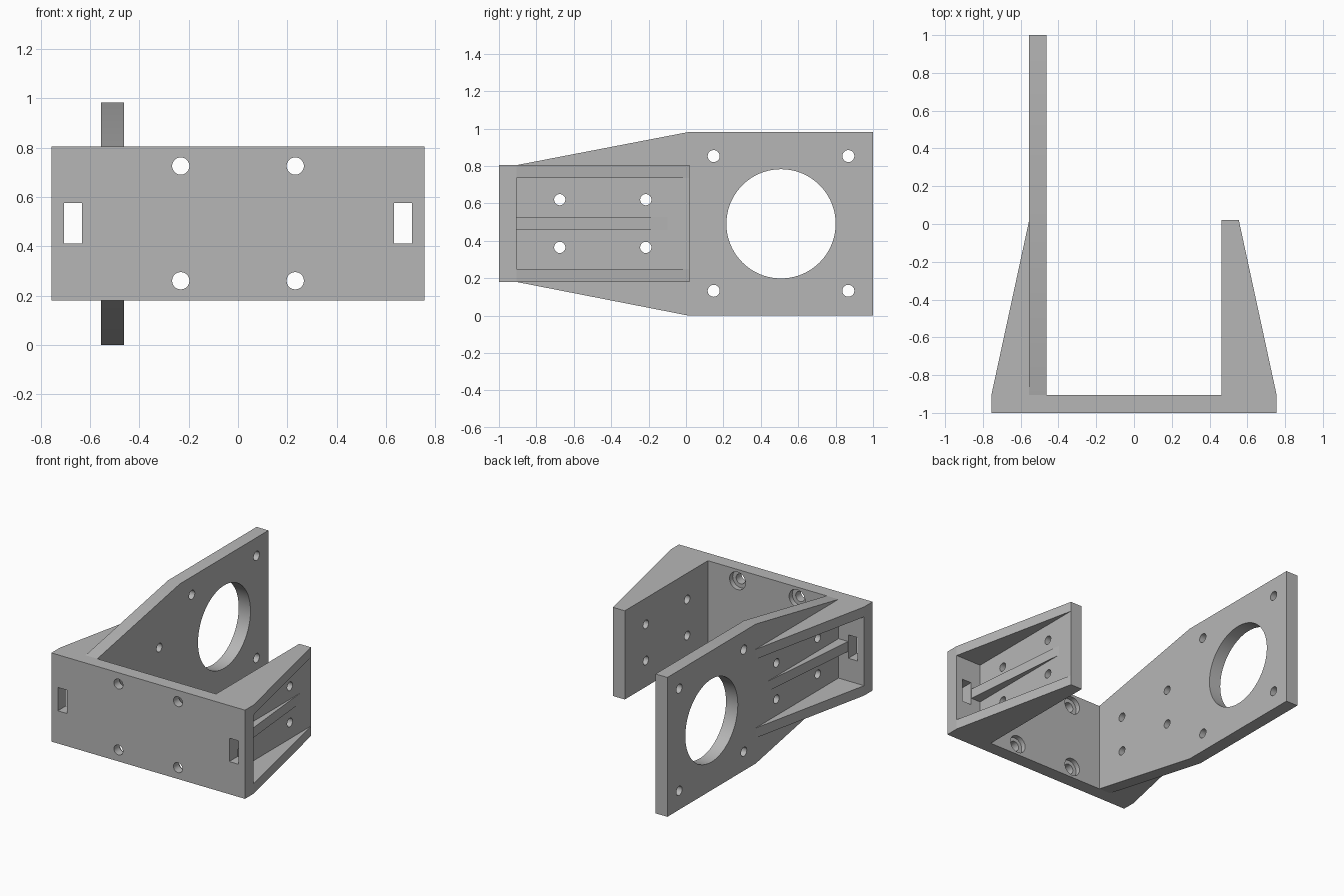
import bpy, bmesh, math
from mathutils import Matrix, Vector

cube = bpy.data.objects.get("Cube")
if cube:
    bpy.data.objects.remove(cube, do_unlink=True)

grey = bpy.data.materials.new("light_grey")
grey.use_nodes = True
grey.diffuse_color = (0.47, 0.47, 0.47, 1)
grey.node_tree.nodes["Principled BSDF"].inputs["Base Color"].default_value = grey.diffuse_color

# Shared levels of the bracket
BOTTOM, TOP = 0.18, 0.805
FRONT, BACK_OF_PLATE, WALL_END = -1.0, -0.905, 0.02
OUTER, WALL_OUT, WALL_IN = 0.755, 0.555, 0.463
LIP = 0.07


def finish(bm, name):
    bmesh.ops.recalc_face_normals(bm, faces=bm.faces)
    mesh = bpy.data.meshes.new(name)
    bm.to_mesh(mesh)
    bm.free()
    mesh.materials.append(grey)
    ob = bpy.data.objects.new(name, mesh)
    bpy.context.collection.objects.link(ob)
    return ob


def prism(bm, points, axis, low, high):
    """Extrude a 2D outline along x (points are y, z) or z (points are x, y)."""
    place = (lambda p: (low, p[0], p[1])) if axis == "x" else (lambda p: (p[0], p[1], low))
    face = bm.faces.new([bm.verts.new(place(p)) for p in points])
    step = Vector((high - low, 0, 0)) if axis == "x" else Vector((0, 0, high - low))
    top = bmesh.ops.extrude_face_region(bm, geom=[face])["geom"]
    bmesh.ops.translate(bm, vec=step, verts=[v for v in top if isinstance(v, bmesh.types.BMVert)])


def box(bm, low, high):
    x0, y0, z0 = low
    x1, y1, z1 = high
    prism(bm, [(x0, y0), (x1, y0), (x1, y1), (x0, y1)], "z", z0, z1)


def drill(bm, centre, radius, length, axis, sides=40):
    turn = Matrix.Rotation(math.pi / 2, 4, "Y" if axis == "x" else "X")
    bmesh.ops.create_cone(bm, cap_ends=True, segments=sides, radius1=radius, radius2=radius,
                          depth=length, matrix=Matrix.Translation(centre) @ turn)


def cut(ob, *cutters):
    """Subtract the cutters, bake the result and remove them."""
    tools = [finish(bm, "cutter") for bm in cutters]
    for tool in tools:
        tool.hide_render = True
        mod = ob.modifiers.new("cut", "BOOLEAN")
        mod.operation, mod.solver, mod.object = "DIFFERENCE", "EXACT", tool
    graph = bpy.context.evaluated_depsgraph_get()
    baked = bpy.data.meshes.new_from_object(ob.evaluated_get(graph))
    ob.modifiers.clear()
    ob.data = baked
    for tool in tools:
        bpy.data.objects.remove(tool, do_unlink=True)


def smooth(ob):
    bpy.ops.object.select_all(action="DESELECT")
    ob.select_set(True)
    bpy.context.view_layer.objects.active = ob
    bpy.ops.object.shade_smooth_by_angle(angle=math.radians(30))


# Front plate with end slots and counterbored screw holes
bm = bmesh.new()
box(bm, (-OUTER, FRONT, BOTTOM), (OUTER, BACK_OF_PLATE, TOP))
front_plate = finish(bm, "front_plate")
holes, bores = bmesh.new(), bmesh.new()
for side in (-1, 1):
    xs = sorted((side * 0.632, side * 0.705))
    box(holes, (xs[0], -1.1, 0.41), (xs[1], -0.8, 0.575))
    for z in (0.26, 0.725):
        drill(holes, (side * 0.232, -0.95, z), 0.035, 0.3, "y")
        drill(bores, (side * 0.232, BACK_OF_PLATE, z), 0.062, 0.07, "y")
cut(front_plate, holes, bores)
smooth(front_plate)


def mounting_holes():
    bm = bmesh.new()
    for y in (-0.675, -0.215):
        for z in (0.365, 0.62):
            drill(bm, (0, y, z), 0.03, 3, "x")
    return bm


# Short left wall
bm = bmesh.new()
box(bm, (WALL_IN, BACK_OF_PLATE, BOTTOM), (WALL_OUT, WALL_END, TOP))
left_wall = finish(bm, "left_wall")
cut(left_wall, mounting_holes())
smooth(left_wall)

# Long right wall that flares into the motor mount
bm = bmesh.new()
prism(bm, [(BACK_OF_PLATE, BOTTOM), (0.015, 0), (1, 0), (1, 0.982),
           (0.015, 0.982), (BACK_OF_PLATE, TOP)], "x", -WALL_OUT, -WALL_IN)
right_wall = finish(bm, "right_motor_wall")
holes = mounting_holes()
for y in (0.148, 0.868):
    for z in (0.133, 0.853):
        drill(holes, (0, y, z), 0.032, 3, "x")
drill(holes, (0, 0.508, 0.491), 0.292, 3, "x", 96)
cut(right_wall, holes)
smooth(right_wall)

# Tapered gussets and the slim middle rib outside each wall
for side, label in ((1, "left"), (-1, "right")):
    def wedge(name, reach, end, low, high):
        bm = bmesh.new()
        prism(bm, [(side * WALL_OUT, BACK_OF_PLATE), (side * reach, BACK_OF_PLATE),
                   (side * WALL_OUT, end)], "z", low, high)
        finish(bm, label + name)

    wedge("_lower_gusset", OUTER, WALL_END, BOTTOM, BOTTOM + LIP)
    wedge("_upper_gusset", OUTER, WALL_END, TOP - LIP, TOP)
    wedge("_middle_rib", 0.63, -0.1, 0.458, 0.528)
